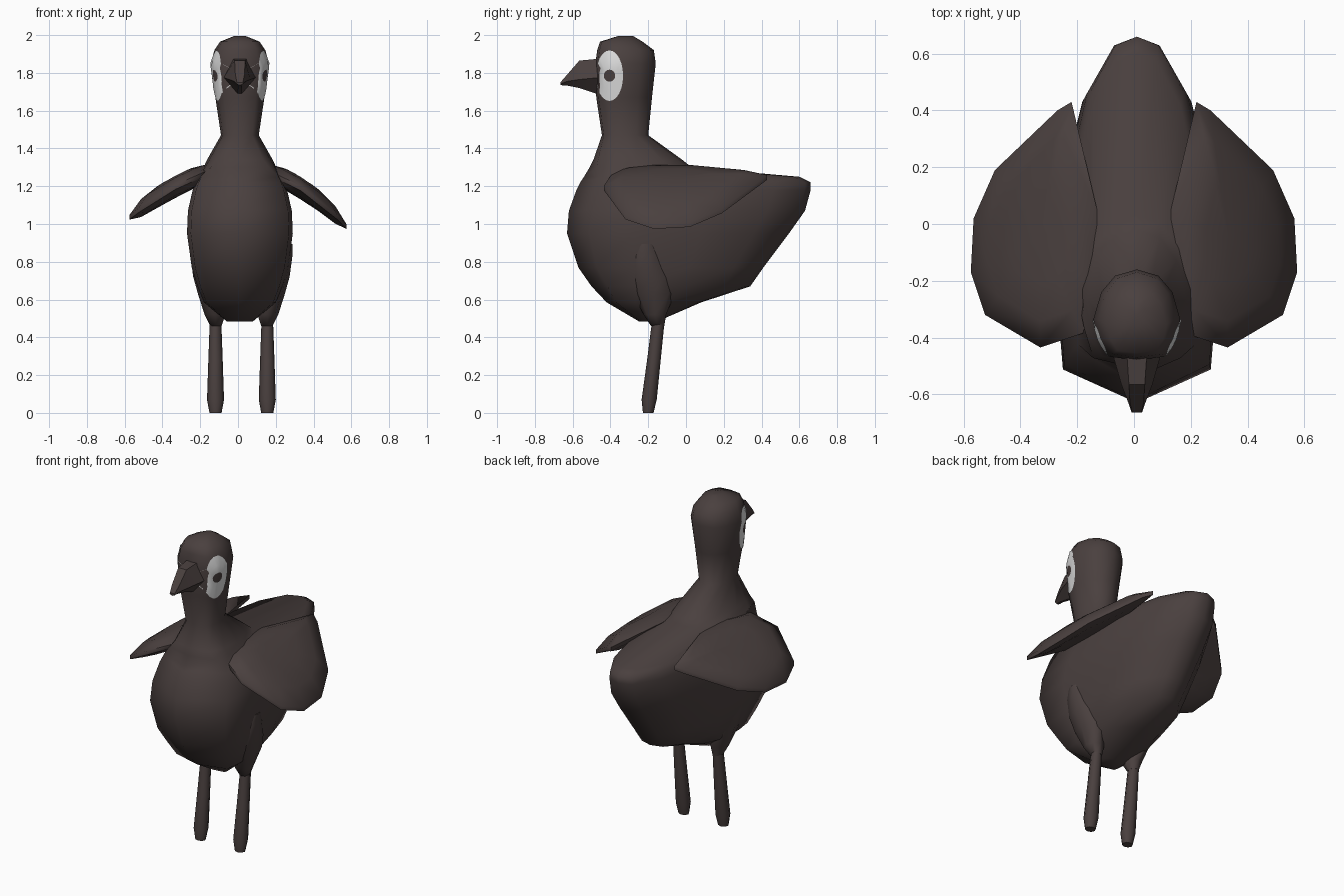
import bpy, bmesh, math
from mathutils import Vector
from mathutils.bvhtree import BVHTree

if "Cube" in bpy.data.objects:
    bpy.data.objects.remove(bpy.data.objects["Cube"])


def material(name, color):
    m = bpy.data.materials.new(name)
    m.use_nodes = True
    m.diffuse_color = color
    m.node_tree.nodes["Principled BSDF"].inputs["Base Color"].default_value = color
    return m


BROWN = material("dark brown", (0.068, 0.051, 0.049, 1))
WHITE = material("eye white", (0.72, 0.72, 0.72, 1))
MID = 0.01  # centre line of the body


def finish(name, bm, mats, angle=65):
    bmesh.ops.recalc_face_normals(bm, faces=bm.faces)
    mesh = bpy.data.meshes.new(name)
    bm.to_mesh(mesh)
    bm.free()
    obj = bpy.data.objects.new(name, mesh)
    bpy.context.collection.objects.link(obj)
    for m in mats:
        mesh.materials.append(m)
    bpy.ops.object.select_all(action="DESELECT")
    obj.select_set(True)
    bpy.context.view_layer.objects.active = obj
    bpy.ops.object.shade_smooth_by_angle(angle=math.radians(angle))
    return obj


def loft(name, rings, angle=65):
    """Skin a stack of closed rings and cap both ends."""
    bm = bmesh.new()
    loops = [[bm.verts.new(p) for p in ring] for ring in rings]
    n = len(loops[0])
    for a, b in zip(loops, loops[1:]):
        for i in range(n):
            j = (i + 1) % n
            bm.faces.new((a[i], a[j], b[j], b[i]))
    for cap in (loops[0], loops[-1]):
        c = sum((v.co for v in cap), Vector()) / n
        tip = bm.verts.new(c)
        for i in range(n):
            bm.faces.new((cap[i], cap[(i + 1) % n], tip))
    return finish(name, bm, [BROWN], angle)


# Body, neck and head: horizontal rings blending from egg shape to head shape
EGG = [(0, 0), (0.1, 0.93), (0.3, 1), (0.6, 0.97), (0.84, 0.7), (0.975, 0.32), (1, 0)]
HEAD = [(0, 0), (0.04, 0.65), (0.22, 0.9), (0.45, 1), (0.75, 0.82), (0.93, 0.5), (1, 0)]
# height, front y, back y, half width, head share
LEVELS = [
    (0.485, -0.25, -0.15, 0.07, 0),
    (0.585, -0.42, 0.08, 0.19, 0),
    (0.67, -0.50, 0.34, 0.225, 0),
    (0.77, -0.57, 0.41, 0.255, 0),
    (0.95, -0.63, 0.545, 0.28, 0),
    (1.07, -0.62, 0.63, 0.275, 0),
    (1.18, -0.58, 0.66, 0.25, 0),
    (1.22, -0.56, 0.66, 0.235, 0),
    (1.25, -0.54, 0.60, 0.22, 0),
    (1.30, -0.51, 0.03, 0.195, 0.5),
    (1.34, -0.49, -0.02, 0.175, 0.8),
    (1.47, -0.445, -0.20, 0.1, 1),
    (1.67, -0.475, -0.18, 0.13, 1),
    (1.85, -0.48, -0.16, 0.153, 1),
    (1.92, -0.47, -0.17, 0.135, 1),
    (1.965, -0.455, -0.23, 0.105, 1),
    (1.995, -0.36, -0.28, 0.03, 1),
]
rings = []
for z, front, back, width, mix in LEVELS:
    half = []
    for (t0, w0), (t1, w1) in zip(EGG, HEAD):
        t, w = t0 + (t1 - t0) * mix, w0 + (w1 - w0) * mix
        half.append((w * width, front + t * (back - front)))
    side = [(MID + x, y, z) for x, y in half]
    other = [(MID - x, y, z) for x, y in half[-2:0:-1]]
    rings.append(side + other)
body = loft("body", rings)
tree = BVHTree.FromObject(body, bpy.context.evaluated_depsgraph_get())

# Beak: y, top z, top half width, side z, side half width, bottom z
rings = []
for y, top, tw, mid, mw, low in [
    (-0.46, 1.875, 0.035, 1.775, 0.085, 1.685),
    (-0.565, 1.865, 0.028, 1.765, 0.055, 1.72),
    (-0.63, 1.79, 0.024, 1.755, 0.03, 1.733),
    (-0.665, 1.75, 0.016, 1.742, 0.018, 1.735),
]:
    rings.append([(MID + x, y, z) for x, z in (
        (tw, top), (mw, mid), (tw * 0.3, low),
        (-tw * 0.3, low), (-mw, mid), (-tw, top))])
loft("beak", rings, 30)

# Eyes: thin discs laid on the head, with a dark pupil in the middle
for s, label in ((1, "left"), (-1, "right")):
    bm = bmesh.new()
    cy, cz, n = -0.405, 1.785, 24
    loops = []
    for ry, rz in ((0.03, 0.032), (0.052, 0.08), (0.072, 0.134)):
        loop = []
        for i in range(n):
            a = math.tau * i / n
            y, z = cy + ry * math.cos(a), cz + rz * math.sin(a)
            hit = tree.ray_cast(Vector((s, y, z)), Vector((-s, 0, 0)))[0]
            if hit is None:
                hit = tree.find_nearest(Vector((s * 0.1, y, z)))[0]
            loop.append(bm.verts.new((hit.x + s * 0.005, hit.y, hit.z)))
        loops.append(loop)
    bm.faces.new(loops[0]).material_index = 1
    for a, b in zip(loops, loops[1:]):
        for i in range(n):
            j = (i + 1) % n
            bm.faces.new((a[i], a[j], b[j], b[i]))
    eye = finish(label + "_eye", bm, [WHITE, BROWN])
    # keep the open disc facing outward
    if eye.data.polygons[0].normal.x * s < 0:
        eye.data.flip_normals()

# Wings: drooping padded blades; the left one hangs slightly lower
OUTLINE = [(0.22, 0.43), (0.27, 0.40), (0.49, 0.19), (0.565, 0.02), (0.575, -0.17),
           (0.525, -0.32), (0.33, -0.435), (0.18, -0.385), (0.13, -0.2), (0.13, 0.05)]


def wing_height(x, droop):
    return 1.255 - 0.38 * (x - 0.2) - (0.7 + droop) * max(0, x - 0.2) ** 2


for s, label, droop in ((1, "left", 0.2), (-1, "right", -0.15)):
    rings = []
    for scale, lift in ((0.4, -0.055), (0.75, -0.045), (1, -0.012),
                        (1, 0.012), (0.75, 0.05), (0.4, 0.06)):
        ring = []
        for x, y in OUTLINE:
            px, py = 0.33 + (x - 0.33) * scale, -0.06 + (y + 0.06) * scale
            ring.append((s * px, py, wing_height(px, droop) + lift))
        rings.append(ring)
    loft(label + "_wing", rings)


# Legs: thigh and shank as stacked rings (z, x, y, x radius, y radius)
def stack(name, s, levels, n=8):
    loft(name, [[(0.018 + s * x + rx * math.cos(math.tau * i / n),
                  y + ry * math.sin(math.tau * i / n), z) for i in range(n)]
                for z, x, y, rx, ry in levels])


THIGH = [(0.46, 0.135, -0.15, 0.03, 0.035), (0.52, 0.14, -0.165, 0.055, 0.06),
         (0.63, 0.17, -0.17, 0.06, 0.11), (0.72, 0.2, -0.19, 0.055, 0.105),
         (0.83, 0.225, -0.21, 0.045, 0.075), (0.895, 0.245, -0.21, 0.025, 0.04)]
SHANK = [(0.0, 0.137, -0.2, 0.032, 0.028), (0.07, 0.137, -0.195, 0.045, 0.04),
         (0.28, 0.137, -0.17, 0.038, 0.036), (0.5, 0.137, -0.145, 0.03, 0.033)]
for s, label in ((1, "left"), (-1, "right")):
    stack(label + "_thigh", s, THIGH)
    stack(label + "_shank", s, SHANK)
